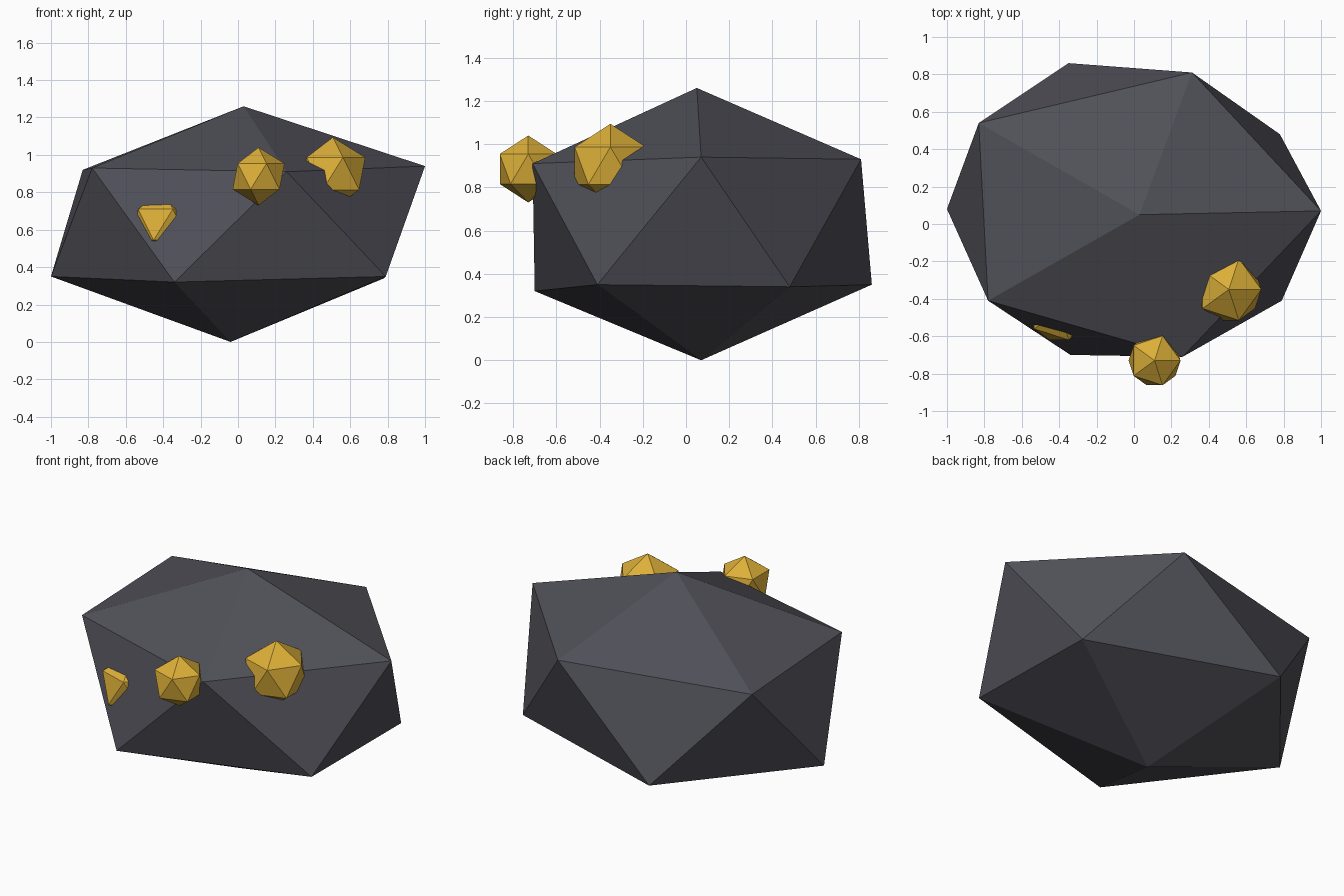
import bpy
import bmesh

cube = bpy.data.objects.get("Cube")
if cube:
    bpy.data.objects.remove(cube, do_unlink=True)


def make_material(name, rgb):
    mat = bpy.data.materials.new(name)
    mat.use_nodes = True
    mat.diffuse_color = (*rgb, 1)
    mat.node_tree.nodes["Principled BSDF"].inputs["Base Color"].default_value = (*rgb, 1)
    return mat


def add_object(name, bm, mat):
    mesh = bpy.data.meshes.new(name)
    bm.normal_update()
    bm.to_mesh(mesh)
    bm.free()
    mesh.materials.append(mat)
    obj = bpy.data.objects.new(name, mesh)
    bpy.context.collection.objects.link(obj)
    return obj


stone = make_material("dark stone", (0.08, 0.08, 0.098))
gold = make_material("gold", (0.72, 0.43, 0.04))

# Rock: an irregular, flattened twenty-sided boulder
tip_top = (0.03, 0.05, 1.26)
upper_ring = [(1.0, 0.07, 0.94), (0.31, 0.81, 0.93), (-0.83, 0.54, 0.92),
              (-0.78, -0.41, 0.93), (0.26, -0.71, 0.91)]
lower_ring = [(0.79, -0.41, 0.35), (0.78, 0.48, 0.34), (-0.35, 0.86, 0.35),
              (-1.0, 0.08, 0.35), (-0.34, -0.70, 0.32)]
tip_bottom = (-0.04, 0.07, 0.0)

bm = bmesh.new()
top, bottom = bm.verts.new(tip_top), bm.verts.new(tip_bottom)
upper = [bm.verts.new(p) for p in upper_ring]
lower = [bm.verts.new(p) for p in lower_ring]
for i in range(5):
    j = (i + 1) % 5
    bm.faces.new((top, upper[i], upper[j]))
    bm.faces.new((upper[i], lower[j], upper[j]))
    bm.faces.new((upper[i], lower[i], lower[j]))
    bm.faces.new((bottom, lower[j], lower[i]))
add_object("rock", bm, stone)

# Nuggets: faceted gold lumps half sunk into the front of the rock
nuggets = {
    "nugget_middle": ((0.11, -0.73, 0.885), 0.155),
    "nugget_left": ((0.507, -0.35, 0.90), 0.194),
    "nugget_right": ((-0.40, -0.463, 0.627), 0.185),
}
for name, (centre, radius) in nuggets.items():
    bm = bmesh.new()
    bmesh.ops.create_icosphere(bm, subdivisions=1, radius=radius)
    add_object(name, bm, gold).location = centre
